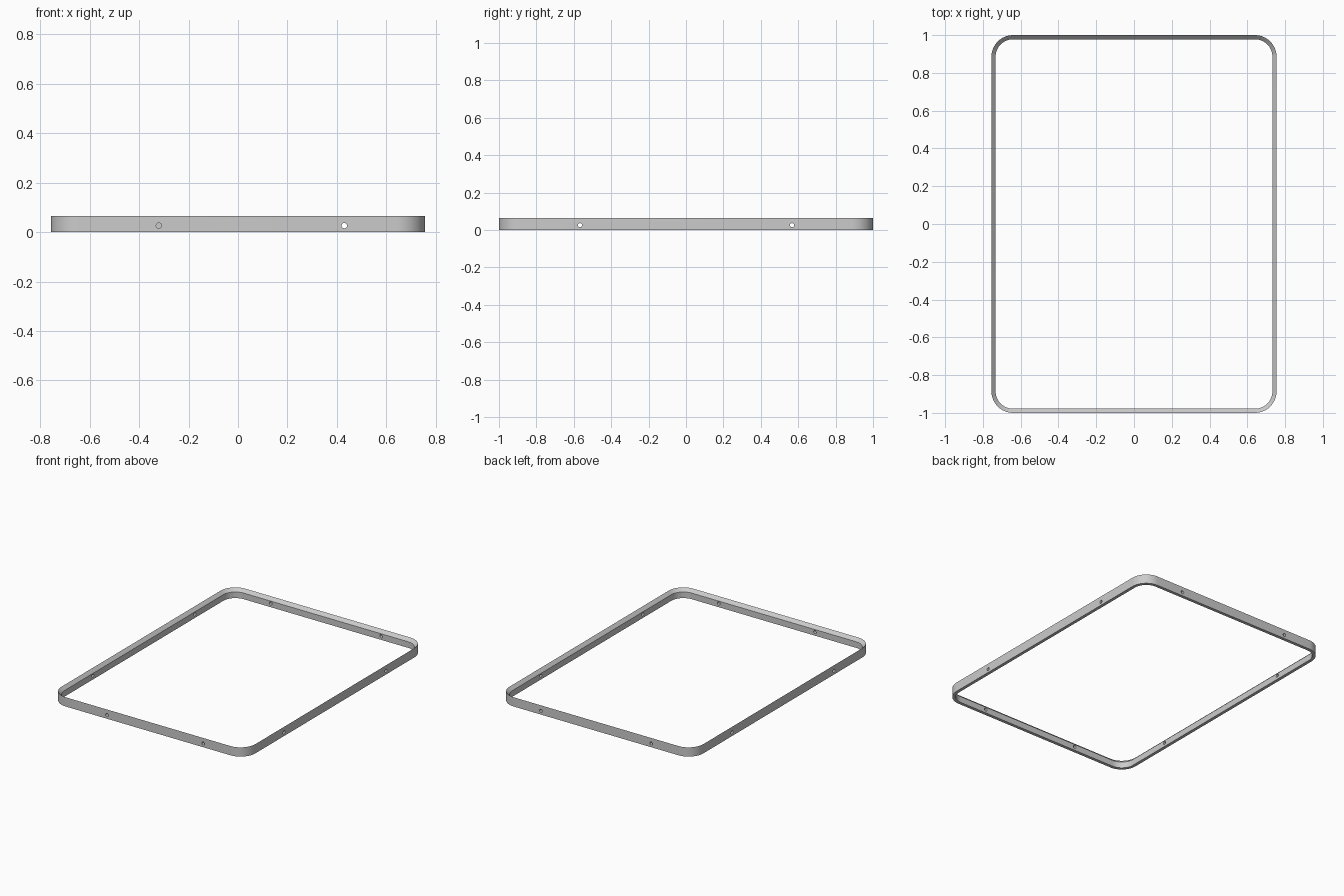
import bpy, bmesh, math
from mathutils import Matrix

cube = bpy.data.objects.get("Cube")
if cube:
    bpy.data.objects.remove(cube, do_unlink=True)

HALF_X, HALF_Y, HEIGHT = 0.755, 1.0, 0.065
WALL, RADIUS, STEPS = 0.022, 0.115, 16
HOLE_Z, HOLE_R = 0.026, 0.011

gray = bpy.data.materials.new("light_gray")
gray.use_nodes = True
color = (0.6, 0.6, 0.6, 1)
gray.diffuse_color = color
gray.node_tree.nodes["Principled BSDF"].inputs["Base Color"].default_value = color


def make_object(name, bm):
    bmesh.ops.recalc_face_normals(bm, faces=bm.faces)
    mesh = bpy.data.meshes.new(name)
    bm.to_mesh(mesh)
    bm.free()
    mesh.materials.append(gray)
    obj = bpy.data.objects.new(name, mesh)
    bpy.context.collection.objects.link(obj)
    return obj


def rounded_ring(bm, inset, z):
    """Rounded rectangle, moved inward by inset."""
    ring = []
    for i, (sx, sy) in enumerate([(1, 1), (-1, 1), (-1, -1), (1, -1)]):
        for k in range(STEPS + 1):
            a = (i + k / STEPS) * math.pi / 2
            ring.append(bm.verts.new((
                sx * (HALF_X - RADIUS) + (RADIUS - inset) * math.cos(a),
                sy * (HALF_Y - RADIUS) + (RADIUS - inset) * math.sin(a), z)))
    return ring


# Frame: a wall section with an inward sloping top, swept round the outline
bm = bmesh.new()
section = [(0, 0), (0, HEIGHT), (WALL, HEIGHT - WALL), (WALL, 0)]
rings = [rounded_ring(bm, inset, z) for inset, z in section]
for r, ring in enumerate(rings):
    above = rings[(r + 1) % len(rings)]
    for i in range(len(ring)):
        j = (i + 1) % len(ring)
        bm.faces.new((ring[i], ring[j], above[j], above[i]))
frame = make_object("frame", bm)

# Screw holes through the four walls
bm = bmesh.new()


def add_hole(x, y, axis):
    turn = Matrix.Rotation(math.pi / 2, 4, axis)
    bmesh.ops.create_cone(bm, cap_ends=True, segments=24, radius1=HOLE_R,
                          radius2=HOLE_R, depth=0.1,
                          matrix=Matrix.Translation((x, y, HOLE_Z)) @ turn)


for x in (-0.32, 0.43):
    add_hole(x, -HALF_Y, 'X')
for x in (-0.43, 0.43):
    add_hole(x, HALF_Y, 'X')
for side in (-1, 1):
    for y in (-0.567, 0.567):
        add_hole(side * HALF_X, y, 'Y')
cutter = make_object("hole_cutter", bm)
cutter.hide_render = True

bpy.ops.object.select_all(action='DESELECT')
frame.select_set(True)
bpy.context.view_layer.objects.active = frame
cut = frame.modifiers.new("holes", 'BOOLEAN')
cut.operation = 'DIFFERENCE'
cut.solver = 'EXACT'
cut.object = cutter
bpy.ops.object.modifier_apply(modifier=cut.name)
bpy.data.objects.remove(cutter, do_unlink=True)

bpy.ops.object.shade_smooth_by_angle(angle=math.radians(30))
